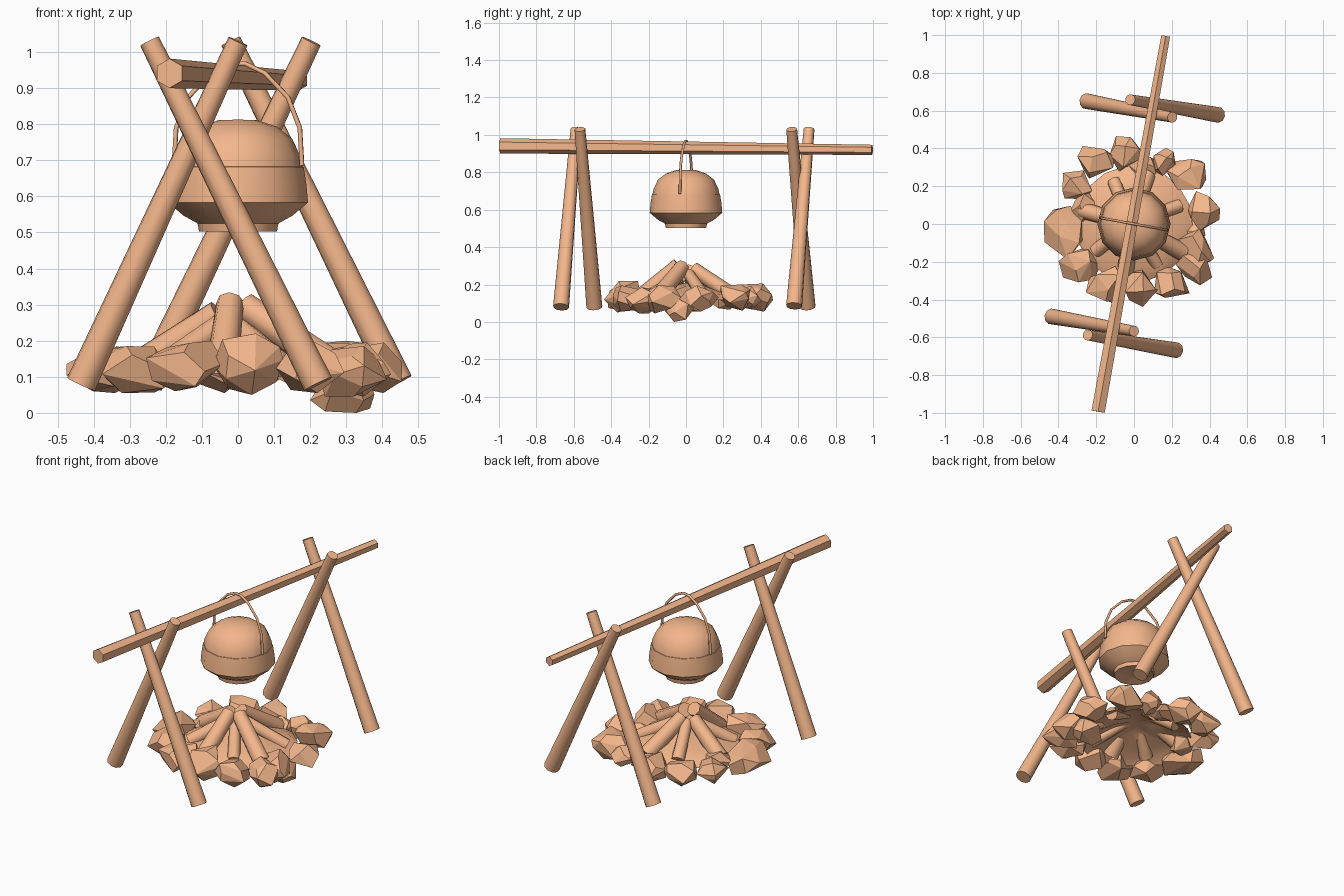
import bpy, bmesh, math, random
from mathutils import Vector

if "Cube" in bpy.data.objects:
    bpy.data.objects.remove(bpy.data.objects["Cube"])

random.seed(11)
SMOOTH = math.radians(50)
clay = bpy.data.materials.new("warm_tan")
clay.diffuse_color = (0.9, 0.47, 0.26, 1)
clay.use_nodes = True
clay.node_tree.nodes["Principled BSDF"].inputs["Base Color"].default_value = clay.diffuse_color


def make_object(name, bm, smooth=True):
    bmesh.ops.recalc_face_normals(bm, faces=bm.faces)
    mesh = bpy.data.meshes.new(name)
    bm.to_mesh(mesh)
    bm.free()
    mesh.materials.append(clay)
    ob = bpy.data.objects.new(name, mesh)
    bpy.context.collection.objects.link(ob)
    if smooth:
        bpy.ops.object.select_all(action='DESELECT')
        ob.select_set(True)
        bpy.context.view_layer.objects.active = ob
        bpy.ops.object.shade_smooth_by_angle(angle=SMOOTH)
    return ob


def pole(name, a, b, ra, rb, sides=10):
    a, b = Vector(a), Vector(b)
    d = b - a
    bm = bmesh.new()
    bmesh.ops.create_cone(bm, cap_ends=True, segments=sides, radius1=ra, radius2=rb, depth=d.length)
    rot = d.to_track_quat('Z', 'Y')
    for v in bm.verts:
        v.co = rot @ v.co + (a + b) / 2
    return make_object(name, bm)


def lathe(name, profile, sides, bump=0.0):
    bm = bmesh.new()
    verts = [bm.verts.new((r, 0, z)) for r, z in profile]
    edges = [bm.edges.new(p) for p in zip(verts, verts[1:])]
    bmesh.ops.spin(bm, geom=verts + edges, cent=(0, 0, 0), axis=(0, 0, 1),
                   angle=math.tau, steps=sides, use_duplicate=False)
    bmesh.ops.remove_doubles(bm, verts=bm.verts, dist=1e-4)
    for v in bm.verts:
        v.co.z += random.uniform(-bump, bump)
    return make_object(name, bm)


def rock(name, centre, size, turn):
    # hull of scattered points, stretched to the wanted size
    bm = bmesh.new()
    for i in range(14):
        h = 1 - 2 * (i + 0.5) / 14
        ang = i * 2.4 + random.uniform(-0.6, 0.6)
        s = math.sqrt(1 - h * h)
        bm.verts.new(Vector((s * math.cos(ang), s * math.sin(ang), h)) * random.uniform(0.8, 1.15))
    bmesh.ops.convex_hull(bm, input=bm.verts)
    loose = [v for v in bm.verts if not v.link_faces]
    bmesh.ops.delete(bm, geom=loose, context='VERTS')
    bmesh.ops.dissolve_limit(bm, angle_limit=math.radians(16), verts=bm.verts, edges=bm.edges)
    lo = [min(v.co[k] for v in bm.verts) for k in range(3)]
    hi = [max(v.co[k] for v in bm.verts) for k in range(3)]
    c, s = math.cos(turn), math.sin(turn)
    for v in bm.verts:
        q = [((v.co[k] - lo[k]) / (hi[k] - lo[k]) * 2 - 1) * size[k] for k in range(3)]
        v.co = Vector((q[0] * c - q[1] * s, q[0] * s + q[1] * c, q[2])) + Vector(centre)
    make_object(name, bm, smooth=False)


# Crossbar and the two pairs of crossed legs
pole("crossbar", (-0.19, -0.993, 0.941), (0.168, 0.995, 0.92), 0.041, 0.027, 6)
legs = [
    ("front_left_leg", (-0.435, -0.49, 0.08), (0.0, -0.567, 1.03)),
    ("front_right_leg", (0.222, -0.668, 0.08), (-0.245, -0.588, 1.03)),
    ("back_left_leg", (-0.25, 0.65, 0.08), (0.203, 0.565, 1.03)),
    ("back_right_leg", (0.443, 0.578, 0.085), (-0.02, 0.658, 1.03)),
]
for n, a, b in legs:
    pole(n, a, b, 0.043, 0.029)

# Pot body and domed lid
lathe("pot", [(0, 0.53), (0.06, 0.515), (0.108, 0.503), (0.112, 0.525), (0.15, 0.546),
              (0.194, 0.583), (0.19, 0.63), (0.182, 0.682), (0.1, 0.69), (0, 0.69)], 12)
lathe("pot_lid", [(0.18, 0.675), (0.174, 0.71), (0.15, 0.76), (0.108, 0.793),
                  (0.055, 0.811), (0, 0.813)], 12)

# Wire handle over the crossbar
half = [(0.18, 0.685), (0.174, 0.79), (0.14, 0.875), (0.075, 0.942), (0.02, 0.968)]
arch = half + [(-u, z) for u, z in reversed(half)]
curve = bpy.data.curves.new("pot_handle", 'CURVE')
curve.dimensions = '3D'
curve.bevel_depth = 0.007
curve.bevel_resolution = 1
curve.use_fill_caps = True
curve.materials.append(clay)
sp = curve.splines.new('POLY')
sp.points.add(len(arch) - 1)
for p, (u, z) in zip(sp.points, arch):
    p.co = (u * 0.985, -u * 0.18, z, 1)
handle = bpy.data.objects.new("pot_handle", curve)
bpy.context.collection.objects.link(handle)

# Ash mound, an open uneven shell under the logs
lathe("ash_mound", [(0.31, 0.105), (0.27, 0.14), (0.2, 0.155), (0.1, 0.185), (0, 0.215)], 18, 0.014)

# Logs leaning together
logs = [(-100, 0.25, 0.32, 0.045), (-60, 0.25, 0.25, 0.034), (-30, 0.3, 0.31, 0.047),
        (22, 0.26, 0.27, 0.036), (75, 0.27, 0.3, 0.045), (115, 0.25, 0.28, 0.036),
        (165, 0.28, 0.29, 0.045), (215, 0.25, 0.26, 0.038)]
for i, (deg, reach, top, r) in enumerate(logs):
    c, s = math.cos(math.radians(deg)), math.sin(math.radians(deg))
    pole(f"log_{i + 1}", (reach * c, reach * s, 0.13), (0.04 * c - 0.015, 0.04 * s, top - 0.015),
         r, r * 0.85, 8)

# Ring of stones: x, y, z, radial, tangential and vertical half-sizes
stones = [
    (-0.20, 0.35, 0.13, 0.09, 0.09, 0.065), (-0.035, 0.375, 0.13, 0.095, 0.095, 0.075),
    (0.16, 0.33, 0.13, 0.07, 0.065, 0.06), (0.29, 0.265, 0.13, 0.1, 0.1, 0.07),
    (0.37, 0.075, 0.125, 0.085, 0.105, 0.07), (0.33, -0.12, 0.12, 0.11, 0.095, 0.075),
    (0.335, -0.22, 0.115, 0.1, 0.085, 0.07), (0.29, -0.04, 0.07, 0.09, 0.08, 0.07),
    (0.185, -0.32, 0.125, 0.095, 0.09, 0.07), (0.03, -0.34, 0.135, 0.1, 0.095, 0.085),
    (-0.14, -0.31, 0.13, 0.095, 0.1, 0.07), (-0.29, -0.23, 0.12, 0.1, 0.095, 0.065),
    (-0.375, -0.05, 0.12, 0.105, 0.14, 0.065), (-0.31, 0.205, 0.125, 0.09, 0.09, 0.06),
    (-0.27, 0.09, 0.13, 0.06, 0.08, 0.05), (0.05, 0.3, 0.12, 0.06, 0.08, 0.045),
]
for i, (x, y, z, a, b, h) in enumerate(stones):
    rock(f"stone_{i + 1}", (x, y, z), (a, b, h), math.atan2(y, x))
